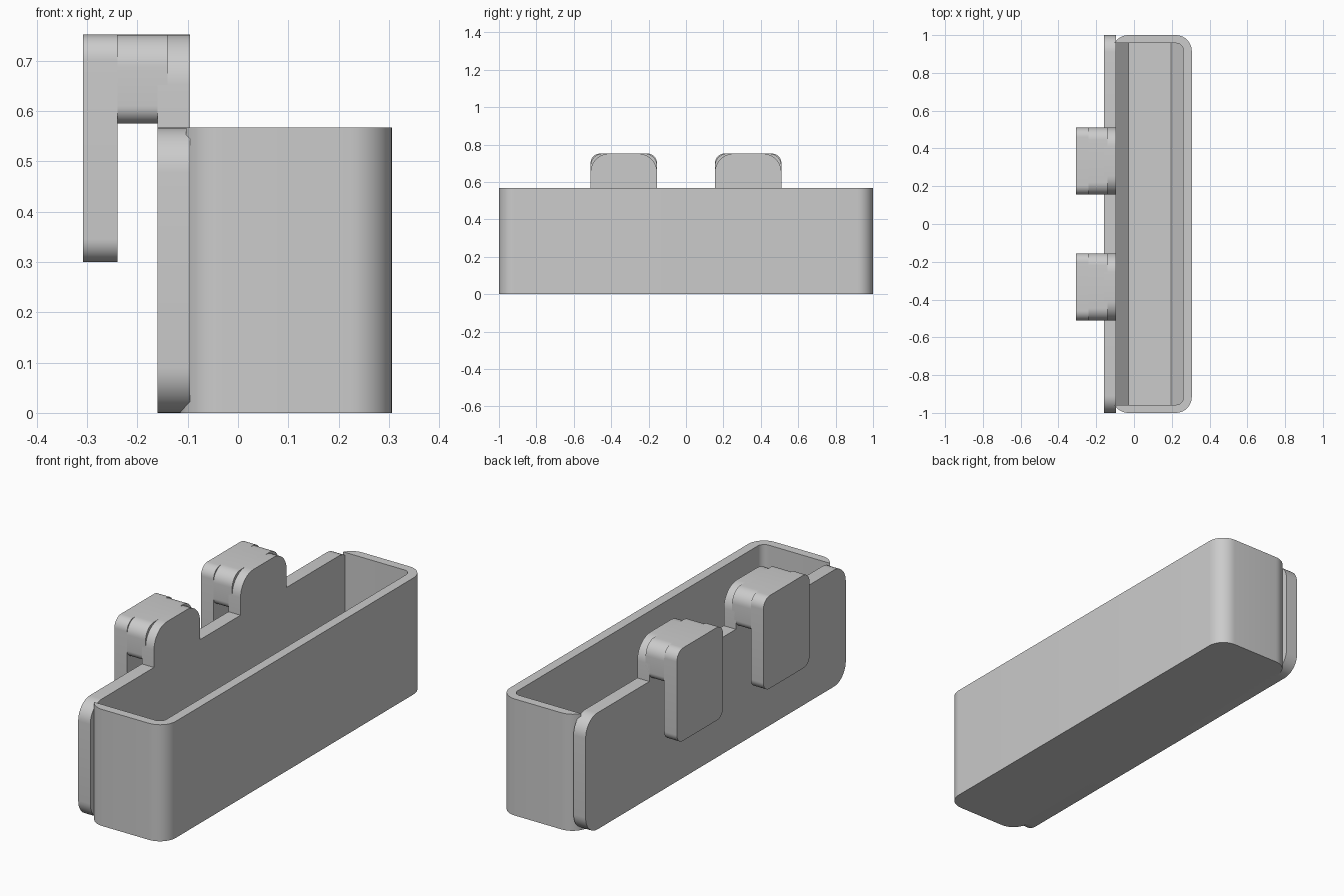
import bpy, bmesh, math
from mathutils import Vector

cube = bpy.data.objects.get("Cube")
if cube:
    bpy.data.objects.remove(cube)

grey = bpy.data.materials.new("plain grey plastic")
grey.use_nodes = True
grey.diffuse_color = (0.6, 0.6, 0.6, 1)
grey.node_tree.nodes["Principled BSDF"].inputs["Base Color"].default_value = (0.6, 0.6, 0.6, 1)


def fillet(corners, steps=10):
    """Round each (u, v, radius) corner of a closed outline."""
    out = []
    for i, (u, v, r) in enumerate(corners):
        p = Vector((u, v))
        if r == 0:
            out.append(p)
            continue
        a = (Vector(corners[i - 1][:2]) - p).normalized()
        b = (Vector(corners[(i + 1) % len(corners)][:2]) - p).normalized()
        half = a.angle(b) / 2
        centre = p + (a + b).normalized() * (r / math.sin(half))
        start = p + a * (r / math.tan(half)) - centre
        end = p + b * (r / math.tan(half)) - centre
        sweep = math.pi - 2 * half
        for k in range(steps + 1):
            t = k / steps
            out.append(centre + (start * math.sin((1 - t) * sweep)
                                 + end * math.sin(t * sweep)) / math.sin(sweep))
    return out


def prism(name, corners, axis, low, high):
    """Extrude a rounded outline along an axis from low to high."""
    place = {"x": lambda u, v, w: (w, u, v),
             "y": lambda u, v, w: (u, w, v),
             "z": lambda u, v, w: (u, v, w)}[axis]
    bm = bmesh.new()
    base = bm.faces.new([bm.verts.new(place(p.x, p.y, low)) for p in fillet(corners)])
    top = bmesh.ops.extrude_face_region(bm, geom=[base])["geom"]
    bmesh.ops.translate(bm, vec=place(0, 0, high - low),
                        verts=[g for g in top if isinstance(g, bmesh.types.BMVert)])
    bmesh.ops.recalc_face_normals(bm, faces=bm.faces)
    mesh = bpy.data.meshes.new(name)
    bm.to_mesh(mesh)
    bm.free()
    mesh.materials.append(grey)
    obj = bpy.data.objects.new(name, mesh)
    bpy.context.collection.objects.link(obj)
    return obj


def smooth(obj):
    bpy.ops.object.select_all(action="DESELECT")
    obj.select_set(True)
    bpy.context.view_layer.objects.active = obj
    bpy.ops.object.shade_smooth_by_angle(angle=math.radians(30))


def rect(u0, u1, v0, v1, low_r, high_r):
    return [(u0, v0, low_r), (u1, v0, low_r), (u1, v1, high_r), (u0, v1, high_r)]


BACK, WALL, RIM, TOP = -0.16, -0.095, 0.567, 0.752
IN, OUT = 0.155, 0.51
parts = []

# Back plate with two rounded tabs rising from its top edge
half = [(1, 0, 0.09), (1, RIM, 0.09), (OUT, RIM, 0), (OUT, TOP, 0.1),
        (IN, TOP, 0.1), (IN, RIM, 0)]
outline = half + [(-y, z, r) for y, z, r in reversed(half)]
parts.append(prism("back_plate", outline, "x", BACK, WALL))

# Bin with rounded upright corners, hollowed from above
bin_body = prism("bin", rect(-0.115, 0.306, -1, 1, 0.085, 0.085), "z", 0, RIM)
inner = [(-0.14, -0.957, 0), (0.26, -0.957, 0.035), (0.26, 0.957, 0.035), (-0.14, 0.957, 0)]
cutter = prism("cavity_cutter", inner, "z", 0.045, 0.7)
cutter.hide_render = True
cut = bin_body.modifiers.new("cavity", "BOOLEAN")
cut.operation, cut.solver, cut.object = "DIFFERENCE", "EXACT", cutter
bpy.context.view_layer.update()
hollow = bpy.data.meshes.new_from_object(
    bin_body.evaluated_get(bpy.context.evaluated_depsgraph_get()))
bin_body.modifiers.clear()
bin_body.data = hollow
bpy.data.objects.remove(cutter)
parts.append(bin_body)

# Sloping strips along the long sides of the floor
for name, x, run in (("back_floor_slope", WALL, 0.065), ("front_floor_slope", 0.26, -0.065)):
    corners = [(x, 0.045, 0), (x + run, 0.045, 0), (x, 0.11, 0)]
    parts.append(prism(name, corners, "y", -0.957, 0.957))

# Pair of hooks: a bridge from each tab and a hanging clip
for side, y0, y1 in (("left", IN, OUT), ("right", -OUT, -IN)):
    parts.append(prism(side + "_hook_bridge", rect(y0, y1, 0.575, TOP, 0.035, 0.065),
                       "x", -0.24, -0.14))
    parts.append(prism(side + "_hook_clip", rect(y0, y1, 0.3, TOP, 0.045, 0.05),
                       "x", -0.308, -0.24))

for part in parts:
    smooth(part)
